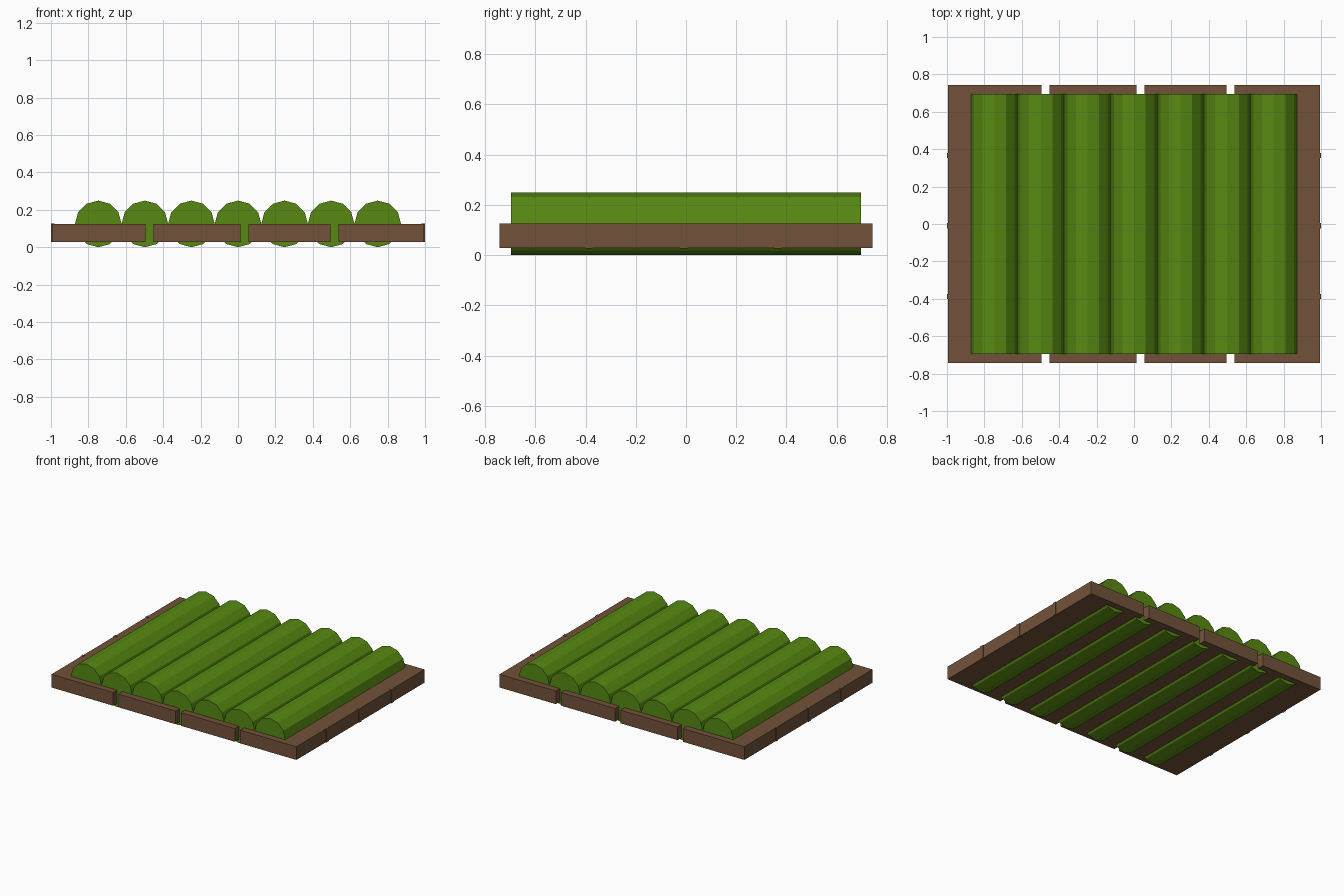
import bpy, bmesh, math
from mathutils import Matrix

if "Cube" in bpy.data.objects:
    bpy.data.objects.remove(bpy.data.objects["Cube"])


def material(name, color):
    m = bpy.data.materials.new(name)
    m.diffuse_color = color
    m.use_nodes = True
    m.node_tree.nodes["Principled BSDF"].inputs["Base Color"].default_value = m.diffuse_color
    return m


BROWN = material("wood_brown", (0.17, 0.085, 0.042, 1))
GREEN = material("leaf_green", (0.095, 0.25, 0.006, 1))


def add_object(name, bm, mat):
    bmesh.ops.recalc_face_normals(bm, faces=bm.faces)
    me = bpy.data.meshes.new(name)
    bm.to_mesh(me)
    bm.free()
    me.materials.append(mat)
    ob = bpy.data.objects.new(name, me)
    bpy.context.collection.objects.link(ob)
    return ob


# Base tray: outline with gaps cut into the front and back edges
W, D, INNER = 0.995, 0.743, 0.694
Z0, Z1 = 0.028, 0.125
gaps = [(-0.495, -0.452), (0.013, 0.056), (0.495, 0.538)]
edge = [(-W, -D)]
for a, b in gaps:
    edge += [(a, -D), (a, -INNER), (b, -INNER), (b, -D)]
edge.append((W, -D))
outline = edge + [(x, -y) for x, y in reversed(edge)]

bm = bmesh.new()
face = bm.faces.new([bm.verts.new((x, y, Z0)) for x, y in outline])
top = bmesh.ops.extrude_face_region(bm, geom=[face])["geom"]
bmesh.ops.translate(bm, vec=(0, 0, Z1 - Z0),
                    verts=[v for v in top if isinstance(v, bmesh.types.BMVert)])
add_object("base_tray", bm, BROWN)

# Thin battens standing slightly proud of the two side edges
for side, sx in (("left", -1), ("right", 1)):
    for i, y in enumerate((-0.387, -0.009, 0.366)):
        bm = bmesh.new()
        bmesh.ops.create_cube(bm, size=1, matrix=Matrix.Translation((sx * 0.99, y, (Z0 + Z1) / 2))
                              @ Matrix.Diagonal((0.02, 0.028, Z1 - Z0 + 0.002, 1)))
        add_object(f"{side}_batten_{i + 1}", bm, BROWN)

# Seven twelve-sided rows lying front to back, half sunk into the tray
R = 0.1245
for i in range(7):
    bm = bmesh.new()
    bmesh.ops.create_cone(bm, cap_ends=True, segments=12, radius1=R, radius2=R, depth=1.392,
                          matrix=Matrix.Translation(((i - 3) * 0.249, 0, R))
                          @ Matrix.Rotation(math.pi / 2, 4, 'X'))
    add_object(f"green_row_{i + 1}", bm, GREEN)
